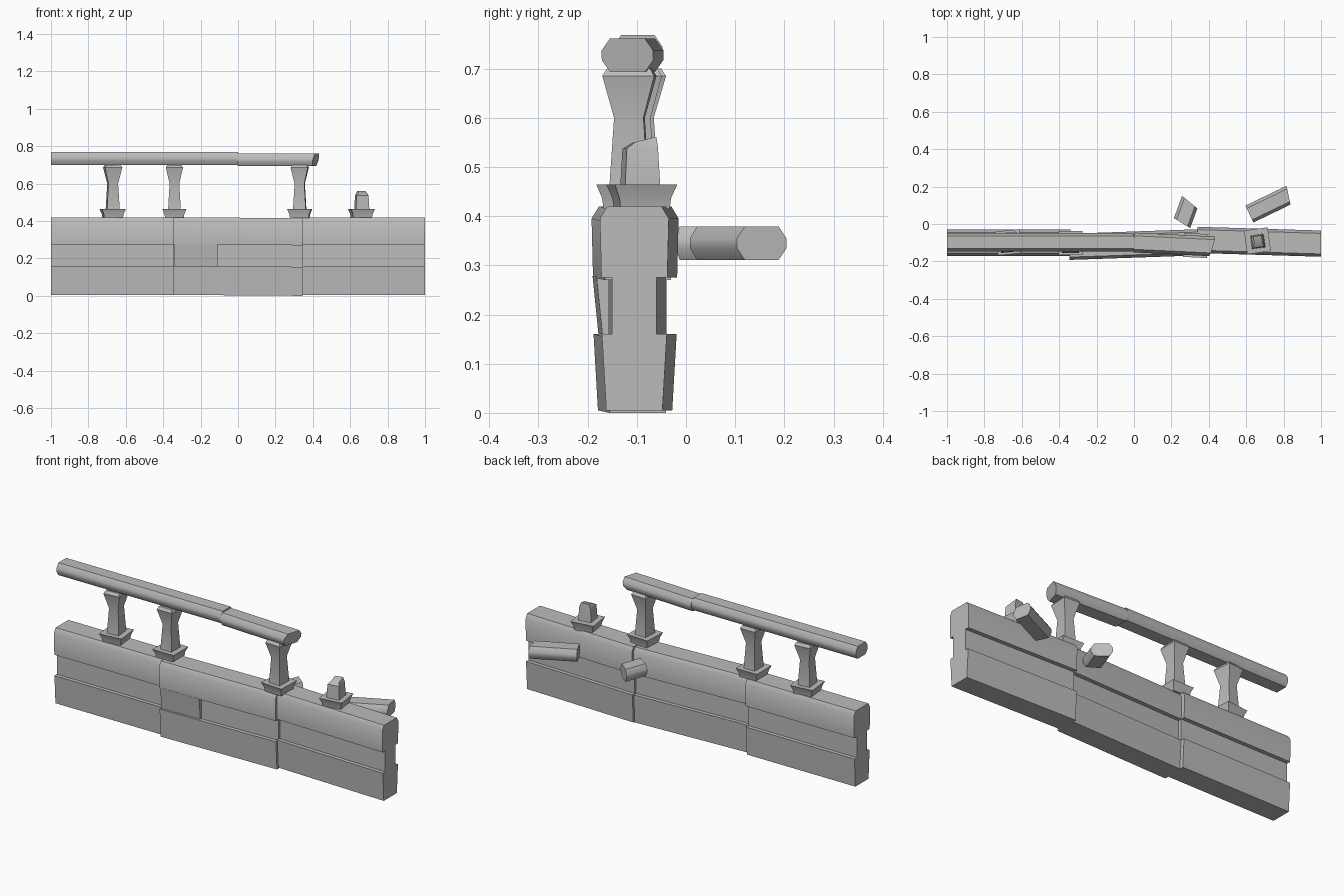
import bpy, bmesh
from math import radians, sin, cos
from mathutils import Matrix, Vector

if "Cube" in bpy.data.objects:
    bpy.data.objects.remove(bpy.data.objects["Cube"])

stone = bpy.data.materials.new("grey stone")
stone.use_nodes = True
GREY = (0.5, 0.5, 0.5, 1)
stone.diffuse_color = GREY
stone.node_tree.nodes["Principled BSDF"].inputs["Base Color"].default_value = GREY


def loft(name, rings):
    """Closed solid through equal-length rings of points."""
    bm = bmesh.new()
    loops = [[bm.verts.new(p) for p in ring] for ring in rings]
    n = len(loops[0])
    for a, b in zip(loops, loops[1:]):
        for i in range(n):
            j = (i + 1) % n
            bm.faces.new((a[i], a[j], b[j], b[i]))
    bm.faces.new(loops[0])
    bm.faces.new(loops[-1])
    bmesh.ops.recalc_face_normals(bm, faces=bm.faces)
    mesh = bpy.data.meshes.new(name)
    bm.to_mesh(mesh)
    bm.free()
    mesh.materials.append(stone)
    obj = bpy.data.objects.new(name, mesh)
    bpy.context.collection.objects.link(obj)
    bpy.ops.object.select_all(action="DESELECT")
    bpy.context.view_layer.objects.active = obj
    obj.select_set(True)
    bpy.ops.object.shade_smooth_by_angle(angle=radians(40))
    return obj


def symmetric(half):
    return half + [(-y, z) for y, z in reversed(half)]


# Wall: grooved, chamfered section swept along x
WALL = symmetric([(0.057, 0.005), (0.066, 0.16), (0.045, 0.16), (0.045, 0.275),
                  (0.067, 0.275), (0.07, 0.395), (0.055, 0.42)])


def wall(name, x0, y0, x1, y1, drop=0):
    loft(name, [[(x, y + py, pz - d) for py, pz in WALL]
                for x, y, d in ((x0, y0, 0), (x1, y1, drop))])


wall("wall_right", -1, -0.1, -0.34, -0.1)
wall("wall_middle", -0.345, -0.122, 0.345, -0.098, 0.005)
wall("wall_left", 0.34, -0.085, 1, -0.105)

# Block that fills part of the front groove
loft("groove_block", [[(x, y - 0.012, 0.278), (x, -0.1, 0.278), (x, -0.1, 0.16), (x, y, 0.16)]
                      for x, y in ((-0.34, -0.178), (-0.11, -0.170))])

# Handrail and its fallen pieces: chamfered bar, ends may be cut at a slant
BAR = symmetric([(0.034, -0.034), (0.05, -0.01), (0.05, 0.01), (0.034, 0.034)])


def bar(name, start, end, z, skews=(0, 0), tilt=0, scale=1):
    a, b = Vector((*start, z)), Vector((*end, z))
    along = (b - a).normalized()
    side = Vector((-along.y, along.x, 0))
    loft(name, [[p + side * w * scale + Vector((0, 0, h)) + along * (k * w + t * h)
                 for w, h in BAR] for p, k, t in ((a, skews[0], 0), (b, skews[1], tilt))])


bar("handrail_right", (-1, -0.098), (0, -0.098), 0.734)
bar("handrail_left", (0, -0.099), (0.415, -0.119), 0.727, (0, 0.25), 0.2, 1.06)
bar("fallen_rail_long", (0.617, 0.053), (0.826, 0.154), 0.345, (0, 0.25))
bar("fallen_rail_short", (0.257, 0.005), (0.298, 0.117), 0.345, (0.2, 0.35))


# Balusters: flared foot plus waisted post
def square(x, y, z, half, yaw, depth=None):
    turn = Matrix.Rotation(radians(yaw), 3, "Z")
    d = depth or half
    return [turn @ Vector((sx * half, sy * d, 0)) + Vector((x, y, z))
            for sx, sy in ((-1, -1), (1, -1), (1, 1), (-1, 1))]


def foot(name, x, y, yaw):
    loft(name, [square(x, y, 0.415, 0.05, yaw), square(x, y, 0.437, 0.053, yaw),
                square(x, y, 0.464, 0.064, yaw)])


POST = [(0.46, 0.034), (0.6, 0.026), (0.685, 0.046), (0.70, 0.038)]
for label, x, y, yaw in (("right", -0.67, -0.098, 6), ("centre", -0.34, -0.102, 0),
                         ("left", 0.33, -0.115, -3)):
    foot("baluster_foot_" + label, x, y, yaw)
    loft("baluster_post_" + label,
         [square(x, y, z, h, yaw, h * 1.15) for z, h in POST])

# Broken baluster stub with an uneven top
foot("baluster_foot_broken", 0.66, -0.09, 8)
stub = [square(0.662, -0.093, z, h, 8) for z, h in ((0.46, 0.036), (0.537, 0.032), (0.555, 0.022))]
for p in stub[2]:
    p.z += (p.y + 0.093) * 0.25
    p.y += 0.008
loft("baluster_stub_broken", stub)
